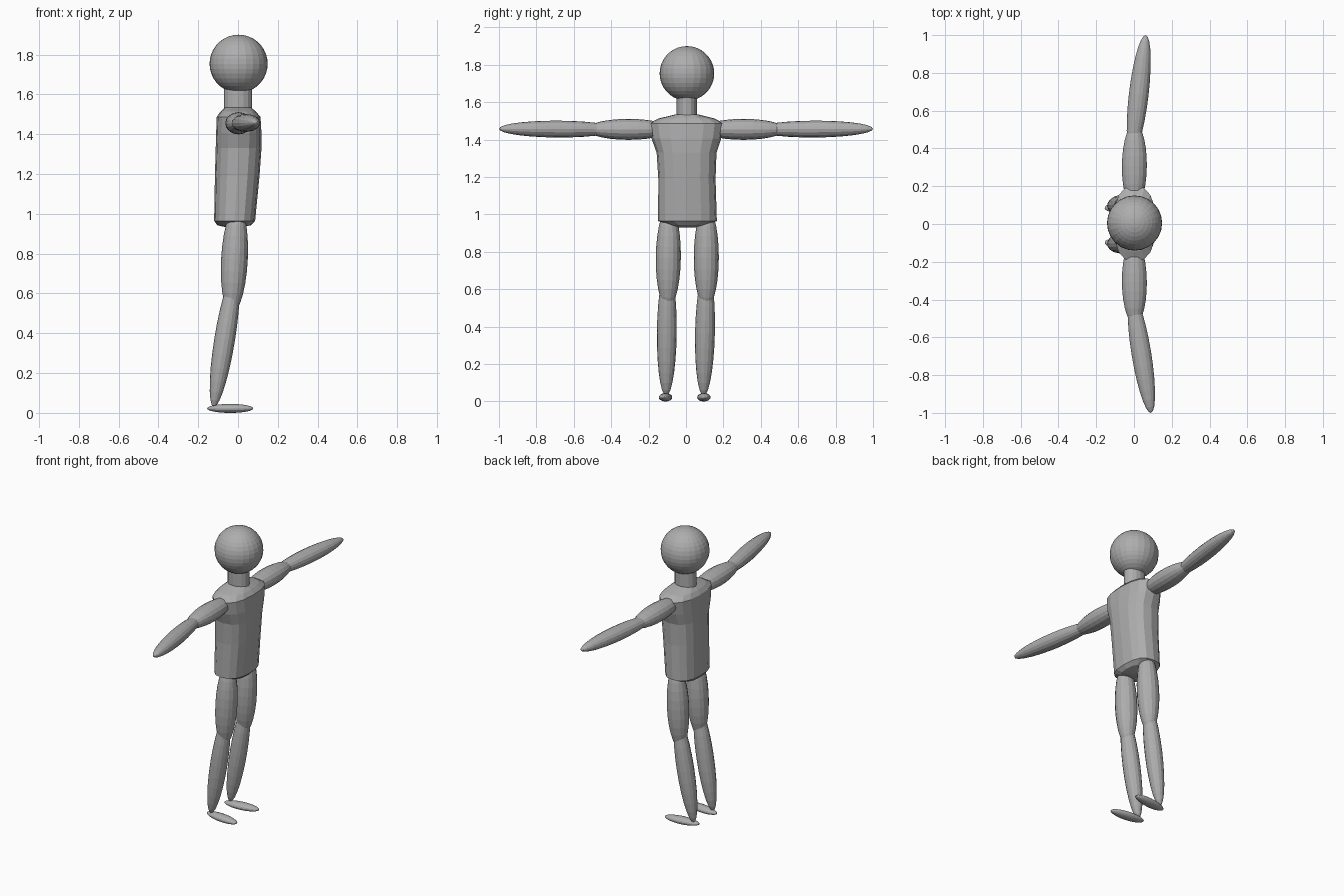
import bpy, bmesh, math
from mathutils import Vector, Matrix

if "Cube" in bpy.data.objects:
    bpy.data.objects.remove(bpy.data.objects["Cube"])

grey = bpy.data.materials.new("plain_grey")
grey.diffuse_color = (0.42, 0.42, 0.42, 1)
grey.use_nodes = True
grey.node_tree.nodes["Principled BSDF"].inputs["Base Color"].default_value = grey.diffuse_color


def finish(name, bm):
    bmesh.ops.recalc_face_normals(bm, faces=bm.faces)
    me = bpy.data.meshes.new(name)
    bm.to_mesh(me)
    bm.free()
    me.materials.append(grey)
    ob = bpy.data.objects.new(name, me)
    bpy.context.collection.objects.link(ob)
    return ob


def ellipsoid(name, p0, p1, ra, rb, segs=16, rings=14):
    """Ellipsoid whose poles are p0 and p1; rb is the radius nearest to world up or y."""
    p0, p1 = Vector(p0), Vector(p1)
    axis = (p1 - p0).normalized()
    side = Vector((1, 0, 0)) if abs(axis.x) < 0.7 else Vector((0, 1, 0))
    side = (side - axis * side.dot(axis)).normalized()
    up = axis.cross(side)
    rot = Matrix((side, up, axis)).transposed().to_4x4()
    size = Matrix.Diagonal((ra, rb, (p1 - p0).length / 2, 1))
    bm = bmesh.new()
    bmesh.ops.create_uvsphere(bm, u_segments=segs, v_segments=rings, radius=1,
                              matrix=Matrix.Translation((p0 + p1) / 2) @ rot @ size)
    return finish(name, bm)


def loft(name, sections, n, power):
    """Stack of rounded-box rings: (z, centre x, centre y, radius x, radius y)."""
    bm = bmesh.new()
    rings = []
    for z, cx, cy, rx, ry in sections:
        ring = []
        for i in range(n):
            a = 2 * math.pi * i / n
            c, s = math.cos(a), math.sin(a)
            ring.append(bm.verts.new((cx + rx * math.copysign(abs(c) ** (2 / power), c),
                                      cy + ry * math.copysign(abs(s) ** (2 / power), s), z)))
        rings.append(ring)
    for a, b in zip(rings, rings[1:]):
        for i in range(n):
            j = (i + 1) % n
            bm.faces.new((a[i], a[j], b[j], b[i]))
    bm.faces.new(rings[0][::-1])
    bm.faces.new(rings[-1])
    return finish(name, bm)


# Head and neck
ellipsoid("head", (0.003, 0.005, 1.608), (0.003, 0.005, 1.90), 0.146, 0.146, 24, 18)
loft("neck", [(1.48, 0, 0.005, 0.07, 0.055), (1.66, 0, 0.005, 0.07, 0.055)], 16, 2)

# Torso: straight trunk that flares to the shoulders
loft("torso", [
    (0.930, -0.020, 0.008, 0.030, 0.040),
    (0.943, -0.019, 0.008, 0.085, 0.105),
    (0.965, -0.017, 0.008, 0.103, 0.157),
    (1.190, -0.004, 0.005, 0.112, 0.153),
    (1.330, 0.003, 0.003, 0.115, 0.160),
    (1.405, 0.004, 0.002, 0.114, 0.186),
    (1.487, 0.003, 0.002, 0.110, 0.200),
    (1.513, 0.001, 0.003, 0.090, 0.150),
    (1.535, 0.000, 0.004, 0.065, 0.060),
], 16, 2.5)

# Arms and legs, one pass per side
for s, label, tip_x in ((1, "left", 0.062), (-1, "right", 0.090)):
    ellipsoid(label + "_upper_arm", (0, s * 0.085, 1.455), (0.004, s * 0.53, 1.455), 0.066, 0.056)
    ellipsoid(label + "_forearm", (-0.012, s * 0.37, 1.455), (tip_x, s * 1.0, 1.458), 0.052, 0.045)
    ellipsoid(label + "_thigh", (-0.004, s * 0.10 + 0.009, 1.04),
              (-0.032, s * 0.103 + 0.005, 0.50), 0.067, 0.067)
    ellipsoid(label + "_shin", (-0.012, s * 0.104 + 0.005, 0.71),
              (-0.122, s * 0.10 - 0.006, 0.03), 0.052, 0.053)
    # Foot: flat, heel under the ankle, toes toward +x and slightly outward
    ellipsoid(label + "_foot", (-0.155, s * 0.09 - 0.007, 0.0225),
              (0.077, s * 0.115 - 0.007, 0.0225), 0.034, 0.0225)
